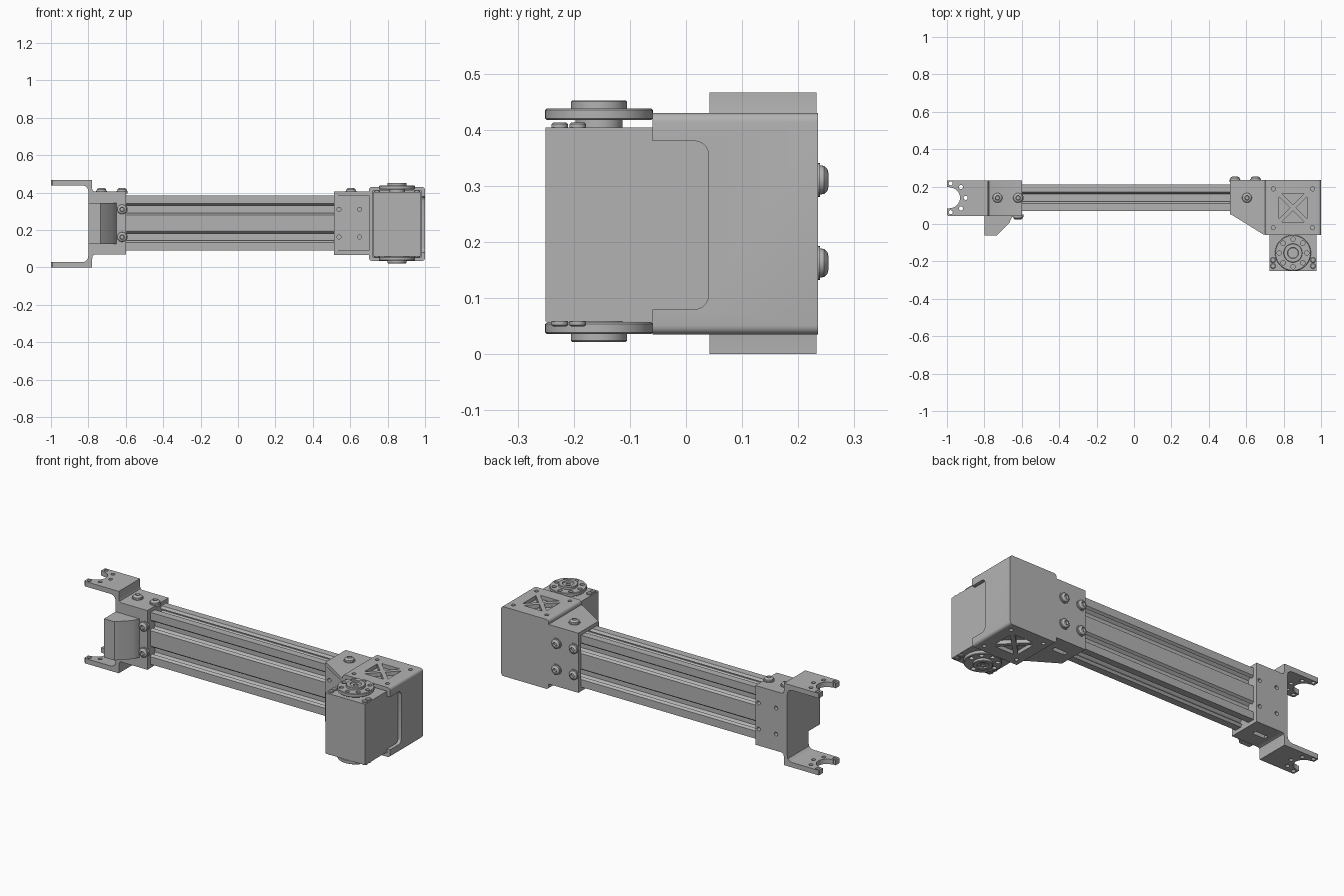
import bpy, bmesh, math
from mathutils import Vector

if "Cube" in bpy.data.objects:
    bpy.data.objects.remove(bpy.data.objects["Cube"])

GREY = bpy.data.materials.new("aluminium_grey")
GREY.diffuse_color = (0.45, 0.45, 0.45, 1)
GREY.use_nodes = True
GREY.node_tree.nodes["Principled BSDF"].inputs["Base Color"].default_value = GREY.diffuse_color
# Axis -> how (u, v, w) maps to (x, y, z), w running along the axis
MAP = {"x": lambda u, v, w: (w, u, v),
       "y": lambda u, v, w: (u, w, v),
       "z": lambda u, v, w: (u, v, w)}


def finish(name, bm):
    bmesh.ops.recalc_face_normals(bm, faces=bm.faces)
    me = bpy.data.meshes.new(name)
    bm.to_mesh(me)
    bm.free()
    me.materials.append(GREY)
    ob = bpy.data.objects.new(name, me)
    bpy.context.collection.objects.link(ob)
    smooth(me)
    return ob


def smooth(me):
    for p in me.polygons:
        p.use_smooth = True
    me.set_sharp_from_angle(angle=math.radians(32))


def prism(name, pts, axis, lo, hi):
    bm = bmesh.new()
    f = MAP[axis]
    a = [bm.verts.new(f(u, v, lo)) for u, v in pts]
    b = [bm.verts.new(f(u, v, hi)) for u, v in pts]
    n = len(pts)
    bm.faces.new(a)
    bm.faces.new(b)
    for i in range(n):
        j = (i + 1) % n
        bm.faces.new((a[i], a[j], b[j], b[i]))
    return finish(name, bm)


def box(name, x0, x1, y0, y1, z0, z1):
    return prism(name, [(x0, y0), (x1, y0), (x1, y1), (x0, y1)], "z", z0, z1)


def circle(u, v, r, n=20):
    return [(u + r * math.cos(2 * math.pi * i / n), v + r * math.sin(2 * math.pi * i / n)) for i in range(n)]


def rounded(u0, u1, v0, v1, r, n=5):
    pts = []
    for cu, cv, a0 in ((u1 - r, v1 - r, 0), (u0 + r, v1 - r, 90), (u0 + r, v0 + r, 180), (u1 - r, v0 + r, 270)):
        for i in range(n + 1):
            a = math.radians(a0 + 90 * i / n)
            pts.append((cu + r * math.cos(a), cv + r * math.sin(a)))
    return pts


def lathe(name, profile, pos, direction, n=28):
    # Profile of (radius, height), both ends on the axis
    bm = bmesh.new()
    q = Vector((0, 0, 1)).rotation_difference(Vector(direction))
    rings = []
    for r, h in profile:
        if r == 0:
            rings.append([bm.verts.new(q @ Vector((0, 0, h)) + Vector(pos))] * n)
        else:
            rings.append([bm.verts.new(q @ Vector((u, v, h)) + Vector(pos)) for u, v in circle(0, 0, r, n)])
    for a, b in zip(rings, rings[1:]):
        for i in range(n):
            j = (i + 1) % n
            bm.faces.new(list(dict.fromkeys((a[i], a[j], b[j], b[i]))))
    return finish(name, bm)


def cut(ob, cutters):
    for c in cutters:
        m = ob.modifiers.new("cut", "BOOLEAN")
        m.operation, m.solver, m.object = "DIFFERENCE", "EXACT", c
    dg = bpy.context.evaluated_depsgraph_get()
    me = bpy.data.meshes.new_from_object(ob.evaluated_get(dg))
    ob.modifiers.clear()
    ob.data = me
    smooth(me)
    for c in cutters:
        bpy.data.objects.remove(c)


def hole(u, v, axis, lo, hi, r=0.011):
    return prism("hole_cutter", circle(u, v, r, 16), axis, lo, hi)


def screw(pos, direction):
    lathe("button_screw", [(0, -0.01), (0.03, -0.01), (0.03, 0.004), (0.026, 0.004), (0.025, 0.011),
                           (0.019, 0.017), (0.012, 0.019), (0.010, 0.008), (0, 0.008)], pos, direction)


YC, ZC = 0.14, 0.2365          # beam centre line
SLOTS = (ZC - 0.074, ZC + 0.074)

# Slotted beam: rectangular bar with T-shaped grooves along every side
beam = box("slotted_beam", -0.78, 0.7, 0.07, 0.21, 0.089, 0.384)
groove = [(0.03, -0.01), (0.03, 0), (0.02, 0.013), (0.035, 0.013), (0.035, 0.027), (0.02, 0.042)]
groove = groove + [(-w, d) for w, d in reversed(groove)]
grooves = []
for z in SLOTS:
    grooves.append(prism("groove_cutter", [(0.07 + d, z + w) for w, d in groove], "x", -0.9, 0.9))
    grooves.append(prism("groove_cutter", [(0.21 - d, z + w) for w, d in groove], "x", -0.9, 0.9))
grooves.append(prism("groove_cutter", [(YC + w, 0.384 - d) for w, d in groove], "x", -0.9, 0.9))
grooves.append(prism("groove_cutter", [(YC + w, 0.089 + d) for w, d in groove], "x", -0.9, 0.9))
cut(beam, grooves)

# Fork bracket: upper half of the side profile, mirrored for the lower half
half = [(-1, 0.438), (-1, 0.466), (-0.78, 0.466), (-0.78, 0.422), (-0.776, 0.41), (-0.765, 0.405), (-0.6, 0.405)]
inner = [(-0.80, 0.408), (-0.804, 0.423), (-0.815, 0.434), (-0.83, 0.438)]
upper = inner + half
fork = prism("fork_bracket", upper + [(x, 0.466 - z if z > 0.41 else 0.473 - z) for x, z in reversed(upper)],
             "y", 0.042, 0.233)
cuts = [prism("notch_cutter", circle(-0.985, YC, 0.055, 32), "z", -0.1, 0.6),
        box("mouth_cutter", -1.1, -0.985, YC - 0.058, YC + 0.058, -0.1, 0.6)]
for s in (-1, 1):
    cuts.append(prism("corner_cutter", [(-1.01, YC + s * 0.08), (-1.01, YC + s * 0.11), (-0.98, YC + s * 0.11)],
                      "z", -0.1, 0.6))
    cuts.append(hole(-0.98, YC + s * 0.077, "z", -0.1, 0.6))
    cuts.append(hole(-0.925, YC + s * 0.057, "z", -0.1, 0.6))
cuts.append(hole(-0.9, YC, "z", -0.1, 0.6))
cuts.append(box("slot_cutter", -0.74, -0.66, 0.127, 0.153, 0, 0.09))
cuts += [hole(x, z, "y", 0.21, 0.3) for x in (-0.73, -0.62) for z in SLOTS]
cut(fork, cuts)

# Wedge-shaped cover on the front of the fork bracket
prism("front_cover", [(-0.8, 0.06), (-0.8, -0.062), (-0.735, -0.062), (-0.668, 0.004), (-0.65, 0.042), (-0.65, 0.06)],
      "z", 0.125, 0.345)

# Sleeve joining the beam to the motor housing
flange = [(0.513, 0.235), (0.71, 0.235), (0.71, -0.055), (0.69, -0.055), (0.513, 0.055)]
prism("sleeve_top", flange, "z", 0.384, 0.405)
bottom = prism("sleeve_bottom", flange, "z", 0.066, 0.089)
cut(bottom, [box("slot_cutter", 0.56, 0.64, 0.127, 0.153, 0, 0.2)])
front = box("sleeve_front", 0.513, 0.71, 0.05, 0.07, 0.07, 0.4)
cut(front, [hole(x, z, "y", 0, 0.1) for x in (0.54, 0.65) for z in SLOTS])
box("sleeve_back", 0.513, 0.71, 0.21, 0.235, 0.07, 0.4)

# Motor housing: rounded shell, open at the front, notched on the outer side
housing = prism("motor_housing", rounded(0.7, 1.0, 0.035, 0.43, 0.016), "y", -0.06, 0.235)
cuts = [box("cavity_cutter", 0.72, 0.98, -0.5, 0.21, 0.056, 0.408),
        prism("side_notch_cutter", rounded(-0.3, 0.04, 0.08, 0.38, 0.025), "x", 0.95, 1.1)]
cx, cy, h, d = 0.85, 0.087, 0.076, 0.017
for k in range(4):
    c, s = round(math.cos(k * math.pi / 2)), round(math.sin(k * math.pi / 2))
    tri = [(-(h - d), h), (h - d, h), (0, d)]
    cuts.append(prism("window_cutter", [(cx + c * u - s * v, cy + s * u + c * v) for u, v in tri], "z", 0, 0.6))
cuts += [hole(x, y, "z", 0, 0.6) for x in (0.745, 0.955) for y in (-0.02, 0.188)]
cut(housing, cuts)

# Motor body with a small screw set at each front corner
box("motor_body", 0.725, 0.975, -0.25, 0.2, 0.058, 0.404)
for x in (0.743, 0.957):
    for y in (-0.193, -0.225):
        for z, s in ((0.404, 1), (0.058, -1)):
            lathe("motor_screw", [(0, -0.005), (0.015, -0.005), (0.015, 0.006), (0.011, 0.009), (0, 0.009)],
                  (x, y, z), (0, 0, s), 16)

# Output discs above and below the motor
for name, base, s in (("upper_disc", 0.404, 1), ("lower_disc", 0.070, -1)):
    disc = lathe(name, [(0, -0.004), (0.042, -0.004), (0.042, 0.013), (0.093, 0.013), (0.096, 0.016), (0.096, 0.031),
                        (0.093, 0.034), (0.05, 0.034), (0.05, 0.046), (0.048, 0.048), (0.03, 0.048), (0.028, 0.042),
                        (0.013, 0.042), (0.013, 0.036), (0, 0.036)], (0.85, -0.155, base), (0, 0, s), 48)
    cut(disc, [hole(u, v, "z", base + min(s * 0.02, s * 0.06), base + max(s * 0.02, s * 0.06), 0.012)
               for u, v in circle(0.85, -0.155, 0.074, 8)])

# Fixing screws
for x in (-0.73, -0.62, 0.604):
    screw((x, YC, 0.405), (0, 0, 1))
for z in SLOTS:
    screw((-0.62, 0.042, z), (0, -1, 0))
    for x in (0.54, 0.65):
        screw((x, 0.235, z), (0, 1, 0))
